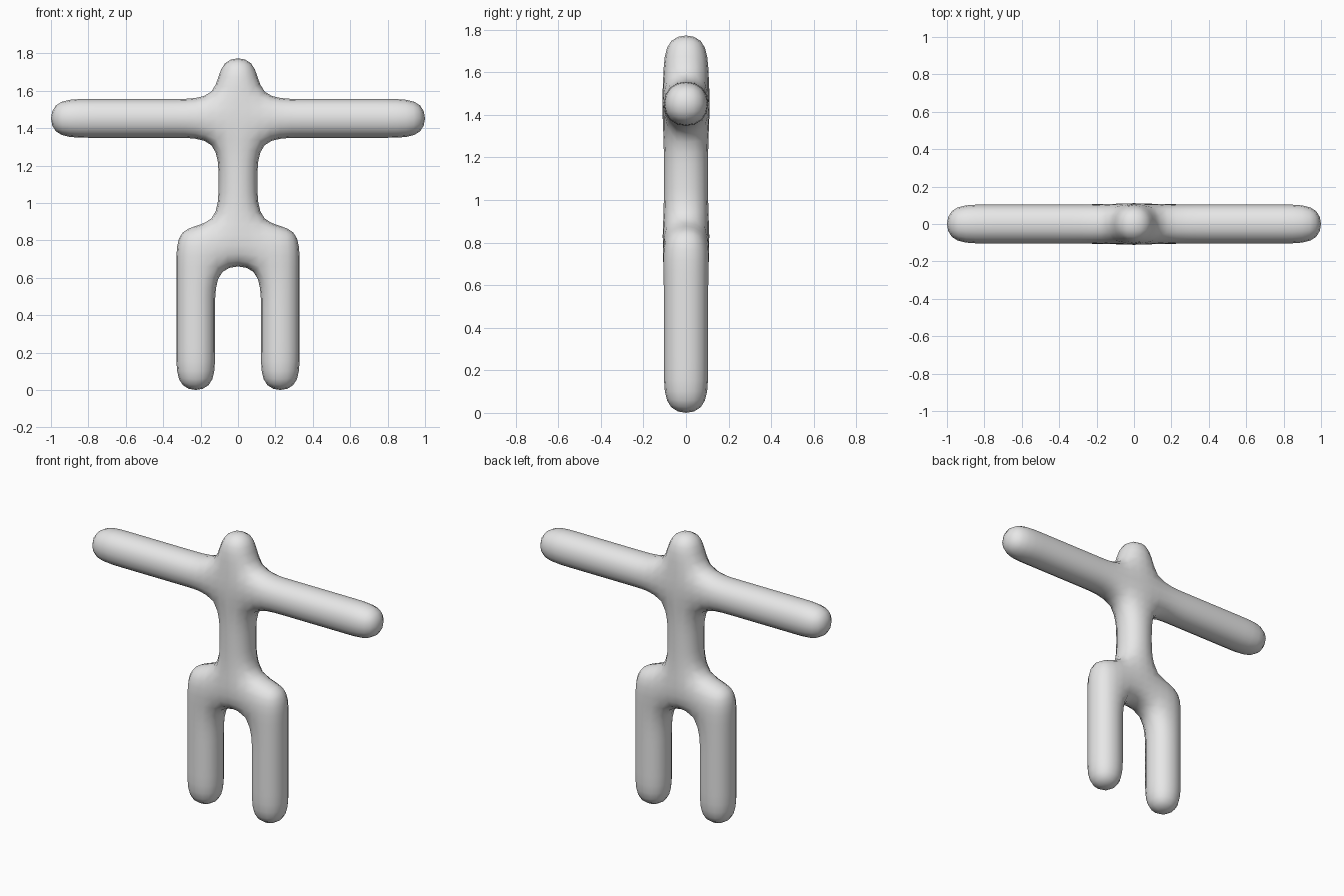
import bpy, bmesh

if "Cube" in bpy.data.objects:
    bpy.data.objects.remove(bpy.data.objects["Cube"])

S = 0.2262            # size of one block of the cage
BASE = -0.08 * S      # rounding lifts the feet by this much

# Blocks of the cage as (column, row), column 0 on the centre line
cells = {(0, r) for r in range(3, 8)}                     # hips, waist, chest, head
cells |= {(c, 6) for c in range(-4, 5)}                   # arms
cells |= {(c, r) for c in (-1, 1) for r in range(4)}      # legs

bm = bmesh.new()
verts = {}


def corner(c, r, y):
    key = (c, r, y)
    if key not in verts:
        verts[key] = bm.verts.new(((c - 0.5) * S, y * S / 2, r * S + BASE))
    return verts[key]


# Front and back of each block, plus walls where there is no neighbour
for c, r in sorted(cells):
    ring = [(c, r), (c + 1, r), (c + 1, r + 1), (c, r + 1)]
    bm.faces.new([corner(*p, -1) for p in ring])
    bm.faces.new([corner(*p, 1) for p in reversed(ring)])
    for i, (dc, dr) in enumerate([(0, -1), (1, 0), (0, 1), (-1, 0)]):
        if (c + dc, r + dr) not in cells:
            a, b = ring[i], ring[(i + 1) % 4]
            bm.faces.new([corner(*b, -1), corner(*a, -1), corner(*a, 1), corner(*b, 1)])

bmesh.ops.recalc_face_normals(bm, faces=bm.faces)
for f in bm.faces:
    f.smooth = True
mesh = bpy.data.meshes.new("body")
bm.to_mesh(mesh)
bm.free()

# Plain grey surface
grey = bpy.data.materials.new("light grey")
grey.diffuse_color = (0.8, 0.8, 0.8, 1)
grey.use_nodes = True
grey.node_tree.nodes["Principled BSDF"].inputs["Base Color"].default_value = grey.diffuse_color
mesh.materials.append(grey)

body = bpy.data.objects.new("body", mesh)
bpy.context.collection.objects.link(body)

# Round the blocks into one soft figure
sub = body.modifiers.new("rounding", 'SUBSURF')
sub.levels = sub.render_levels = 2
